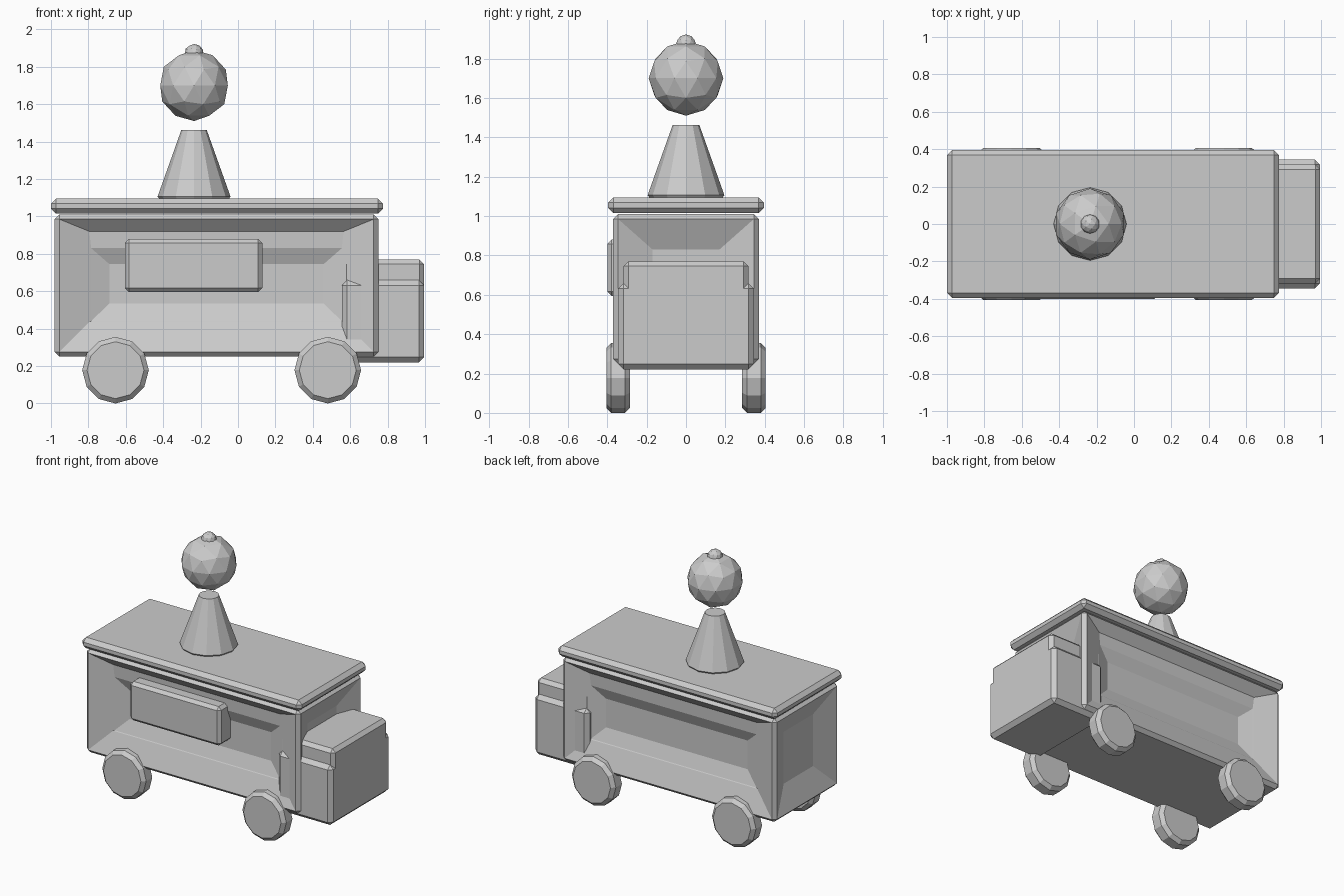
import bpy, bmesh, math
from mathutils import Matrix, Vector

if "Cube" in bpy.data.objects:
    bpy.data.objects.remove(bpy.data.objects["Cube"])

grey = bpy.data.materials.new("plain_grey")
grey.diffuse_color = (0.6, 0.6, 0.6, 1)
grey.use_nodes = True
grey.node_tree.nodes["Principled BSDF"].inputs["Base Color"].default_value = grey.diffuse_color


def finish(bm, name):
    bmesh.ops.recalc_face_normals(bm, faces=bm.faces)
    mesh = bpy.data.meshes.new(name)
    bm.to_mesh(mesh)
    bm.free()
    mesh.materials.append(grey)
    ob = bpy.data.objects.new(name, mesh)
    bpy.context.collection.objects.link(ob)
    return ob


def chamfer(bm, edges, width):
    bmesh.ops.bevel(bm, geom=edges, offset=width, segments=1,
                    profile=0.5, affect='EDGES')


def box_mesh(x0, x1, y0, y1, z0, z1, width):
    bm = bmesh.new()
    bmesh.ops.create_cube(bm, size=1)
    bmesh.ops.scale(bm, vec=(x1 - x0, y1 - y0, z1 - z0), verts=bm.verts)
    bmesh.ops.translate(bm, vec=((x0 + x1) / 2, (y0 + y1) / 2, (z0 + z1) / 2), verts=bm.verts)
    chamfer(bm, bm.edges[:], width)
    bm.normal_update()
    return bm


# Van body: chamfered box with sunken, sloping wall panels
bm = box_mesh(-0.98, 0.75, -0.37, 0.37, 0.25, 1.01, 0.025)
# each ring: side inset, bottom z, top z, depth
long_rings = [(0.16, 0.435, 0.92, 0.06), (0.17, 0.44, 0.83, 0.064), (0.267, 0.535, 0.745, 0.1)]
end_rings = [(0.175, 0.45, 0.83, 0.07)]
walls = [f for f in bm.faces if max(abs(f.normal.x), abs(f.normal.y)) > 0.99]
for face in walls:
    normal = face.normal.copy()
    axis = 0 if abs(normal.y) > 0.5 else 1
    centre = face.calc_center_median()
    half = max(abs(v.co[axis] - centre[axis]) for v in face.verts)
    for inset, low, high, depth in (long_rings if axis == 0 else end_rings):
        bmesh.ops.inset_individual(bm, faces=[face], thickness=0.005)
        for v in face.verts:
            side = 1 if v.co[axis] > centre[axis] else -1
            top = v.co.z > face.calc_center_median().z
            v.tag = top
            v.co[axis] = centre[axis] + side * (half - inset)
            v.co[1 - axis] = centre[1 - axis] - normal[1 - axis] * depth
        for v in face.verts:
            v.co.z = high if v.tag else low
finish(bm, "van_body")

# Roof slab, cab and serving hatch
for name, dims, width in [
    ("roof", (-1.0, 0.775, -0.395, 0.395, 1.015, 1.095), 0.027),
    ("cab_lower", (0.555, 0.995, -0.345, 0.345, 0.22, 0.66), 0.028),
    ("cab_upper", (0.555, 0.995, -0.317, 0.317, 0.25, 0.77), 0.025),
    ("serving_hatch", (-0.605, 0.13, -0.4, -0.25, 0.595, 0.88), 0.022),
]:
    finish(box_mesh(*dims, width), name)

# Wheels
for x in (-0.655, 0.48):
    for side in (-1, 1):
        bm = bmesh.new()
        bmesh.ops.create_cone(bm, cap_ends=True, segments=12, radius1=0.178, radius2=0.178,
                              depth=0.12,
                              matrix=Matrix.Translation((x, side * 0.345, 0.178))
                              @ Matrix.Rotation(math.pi / 2, 4, 'X'))
        rims = [e for e in bm.edges if abs(e.verts[0].co.y - e.verts[1].co.y) < 0.01]
        chamfer(bm, rims, 0.025)
        finish(bm, "wheel")

# Cone on the roof, with a narrow lip
bm = bmesh.new()
bmesh.ops.create_cone(bm, cap_ends=True, segments=12, radius1=0.2, radius2=0.068, depth=0.37,
                      matrix=Matrix.Translation((-0.235, 0, 1.277)))
chamfer(bm, [e for e in bm.edges if max(v.co.z for v in e.verts) < 1.2], 0.015)
finish(bm, "roof_cone")

# Scoop floating above the cone, cherry on top
for name, z, radius in [("scoop", 1.70, 0.19), ("cherry", 1.87, 0.052)]:
    bm = bmesh.new()
    bmesh.ops.create_icosphere(bm, subdivisions=2, radius=radius,
                               matrix=Matrix.Translation((-0.235, 0, z)))
    finish(bm, name)
